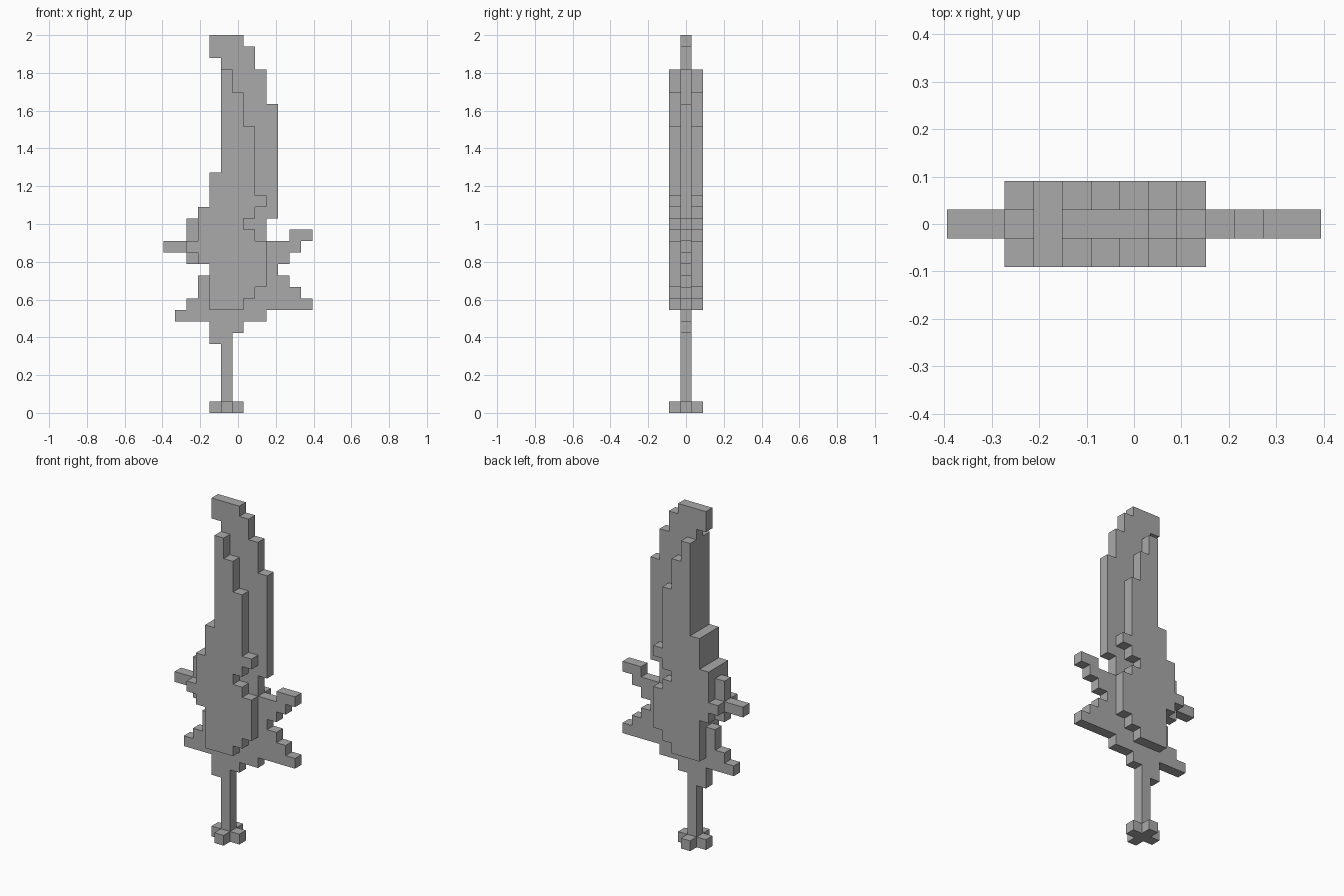
import bpy
import bmesh
from mathutils import Vector

cube = bpy.data.objects.get("Cube")
if cube:
    bpy.data.objects.remove(cube, do_unlink=True)

# The sword is made on a grid, 33 cells tall and 13 wide
CELL = 2 / 33
MIDDLE = 6.5

stone = bpy.data.materials.new("plain grey")
stone.use_nodes = True
GREY = (0.4, 0.4, 0.4, 1)
stone.diffuse_color = GREY
stone.node_tree.nodes["Principled BSDF"].inputs["Base Color"].default_value = GREY


def stepped_part(name, runs, start, low, high, lying=False):
    """Extrude a stepped outline between two depths (all in cells).

    runs: (left, right, rows) listed upward from the start row; a lying
    part has its outline in the ground plane and is extruded upward.
    """
    bm = bmesh.new()

    def place(x, row, depth):
        point = (x - MIDDLE, row, depth) if lying else (x - MIDDLE, depth, row)
        return bm.verts.new(Vector(point) * CELL)

    row = start
    for left, right, rows in runs:
        for r in range(rows):
            for x in range(left, right):
                corners = ((x, row), (x + 1, row), (x + 1, row + 1), (x, row + 1))
                bm.faces.new([place(a, b, low) for a, b in corners])
            row += 1
    bmesh.ops.remove_doubles(bm, verts=bm.verts[:], dist=CELL / 10)
    solid = bmesh.ops.extrude_face_region(bm, geom=bm.faces[:], use_keep_orig=True)
    push = Vector((0, 0, 1)) if lying else Vector((0, 1, 0))
    moved = [g for g in solid["geom"] if isinstance(g, bmesh.types.BMVert)]
    bmesh.ops.translate(bm, verts=moved, vec=push * (high - low) * CELL)
    bmesh.ops.recalc_face_normals(bm, faces=bm.faces[:])
    # Merge the cells into large flat faces
    bmesh.ops.dissolve_limit(bm, angle_limit=0.01, verts=bm.verts[:], edges=bm.edges[:])
    mesh = bpy.data.meshes.new(name)
    bm.to_mesh(mesh)
    bm.free()
    mesh.materials.append(stone)
    obj = bpy.data.objects.new(name, mesh)
    bpy.context.collection.objects.link(obj)
    return obj


# Cross-shaped pommel and square grip
stepped_part("pommel", [(5, 6, 1), (4, 7, 1), (5, 6, 1)], -1.5, 0, 1, lying=True)
stepped_part("grip", [(5, 6, 5)], 1, -0.5, 0.5)

# Guard with its spikes
guard = [(4, 6, 1), (4, 7, 1), (1, 9, 1), (2, 13, 1), (3, 12, 1), (3, 11, 1),
         (4, 10, 1), (2, 11, 1), (0, 12, 1), (2, 9, 2)]
stepped_part("guard", guard, 6, -0.5, 0.5)
stepped_part("guard_spike_tip", [(11, 13, 1)], 15, -0.5, 0.5)

# Thin blade with a hooked tip
blade = [(3, 10, 1), (4, 10, 3), (5, 10, 6), (5, 9, 3), (5, 8, 1), (4, 8, 1), (4, 7, 1)]
stepped_part("blade", blade, 17, -0.5, 0.5)

# Raised plates on both sides of the guard and blade
plate = [(4, 7, 1), (4, 8, 1), (4, 9, 2), (3, 9, 1), (2, 9, 1), (3, 8, 1), (3, 7, 1),
         (3, 8, 1), (4, 9, 1), (4, 8, 2), (5, 8, 4), (5, 7, 3), (5, 6, 2)]
for side, low in (("front", -1.5), ("back", 0.5)):
    stepped_part(side + "_plate", plate, 9, low, low + 1)
